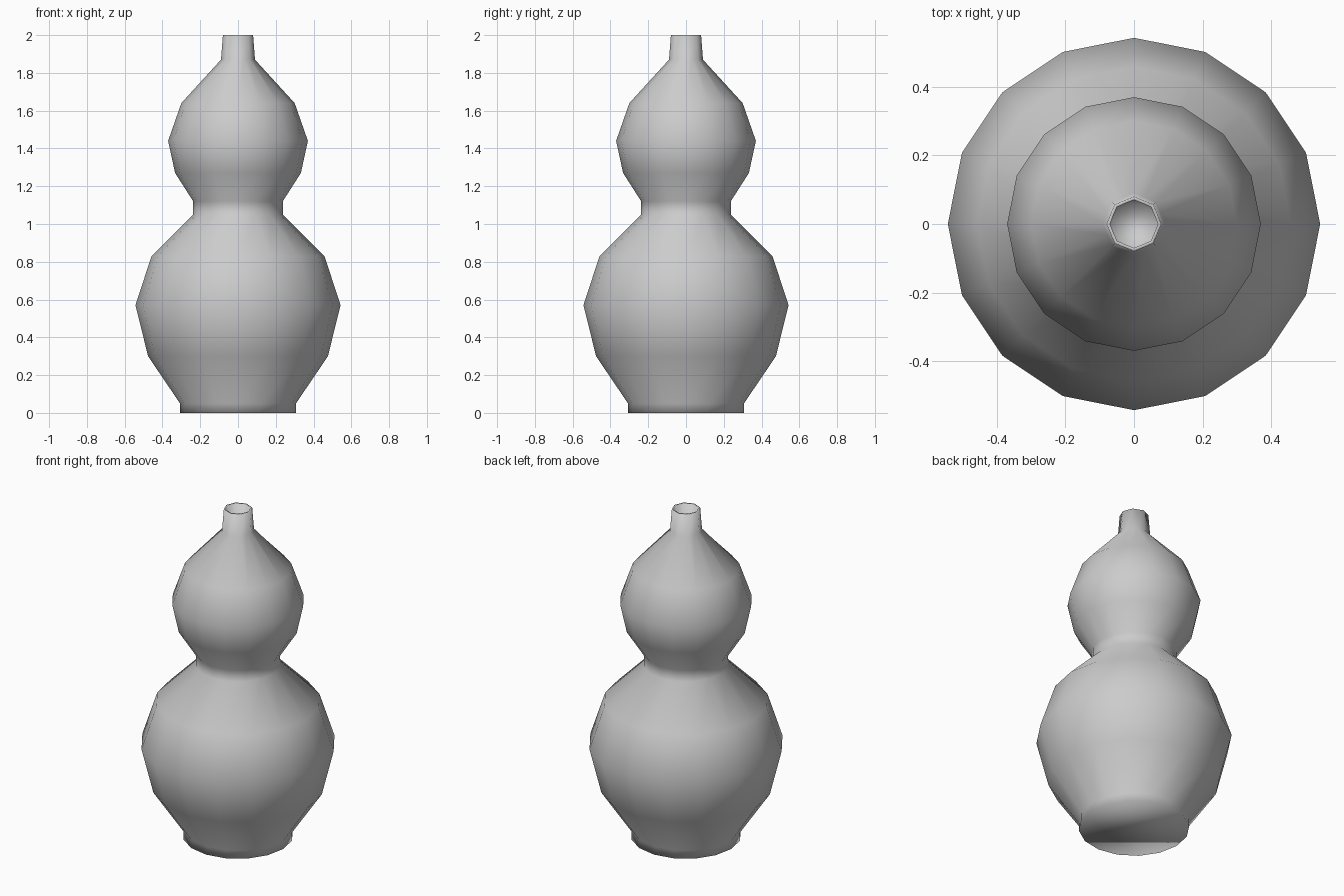
import bpy
import bmesh
import math

cube = bpy.data.objects.get("Cube")
if cube:
    bpy.data.objects.remove(cube, do_unlink=True)

SIDES = 16

glaze = bpy.data.materials.new("plain grey glaze")
glaze.use_nodes = True
grey = (0.6, 0.6, 0.6, 1.0)
glaze.diffuse_color = grey
glaze.node_tree.nodes["Principled BSDF"].inputs["Base Color"].default_value = grey

# Double-gourd profile from foot to neck: (radius, height, octagonal)
profile = [
    (0.307, 0.0, False), (0.307, 0.05, False),      # foot
    (0.476, 0.30, False), (0.543, 0.57, False),     # lower bulb
    (0.458, 0.83, False),
    (0.237, 1.05, False), (0.237, 1.12, False),     # waist
    (0.333, 1.27, False), (0.37, 1.44, False),      # upper bulb
    (0.30, 1.64, False),
    (0.09, 1.87, True), (0.08, 2.0, True),          # neck
    (0.07, 2.0, True), (0.07, 1.88, True),          # mouth
]


def add_ring(bm, radius, height, octagonal):
    """Ring of verts; an octagonal ring keeps odd verts on its flat sides."""
    ring = []
    for i in range(SIDES):
        a = math.tau * i / SIDES
        r = radius
        if octagonal and i % 2:
            r *= math.cos(math.pi / 8)
        ring.append(bm.verts.new((r * math.cos(a), r * math.sin(a), height)))
    return ring


bm = bmesh.new()
rings = [add_ring(bm, *p) for p in profile]
for low, high in zip(rings, rings[1:]):
    for i in range(SIDES):
        j = (i + 1) % SIDES
        bm.faces.new((low[i], low[j], high[j], high[i]))

# Underside and mouth floor
bm.faces.new(list(reversed(rings[0])))
bm.faces.new(rings[-1])

for face in bm.faces:
    face.smooth = True

mesh = bpy.data.meshes.new("gourd_vase")
bm.to_mesh(mesh)
bm.free()
mesh.materials.append(glaze)
vase = bpy.data.objects.new("gourd_vase", mesh)
bpy.context.collection.objects.link(vase)
